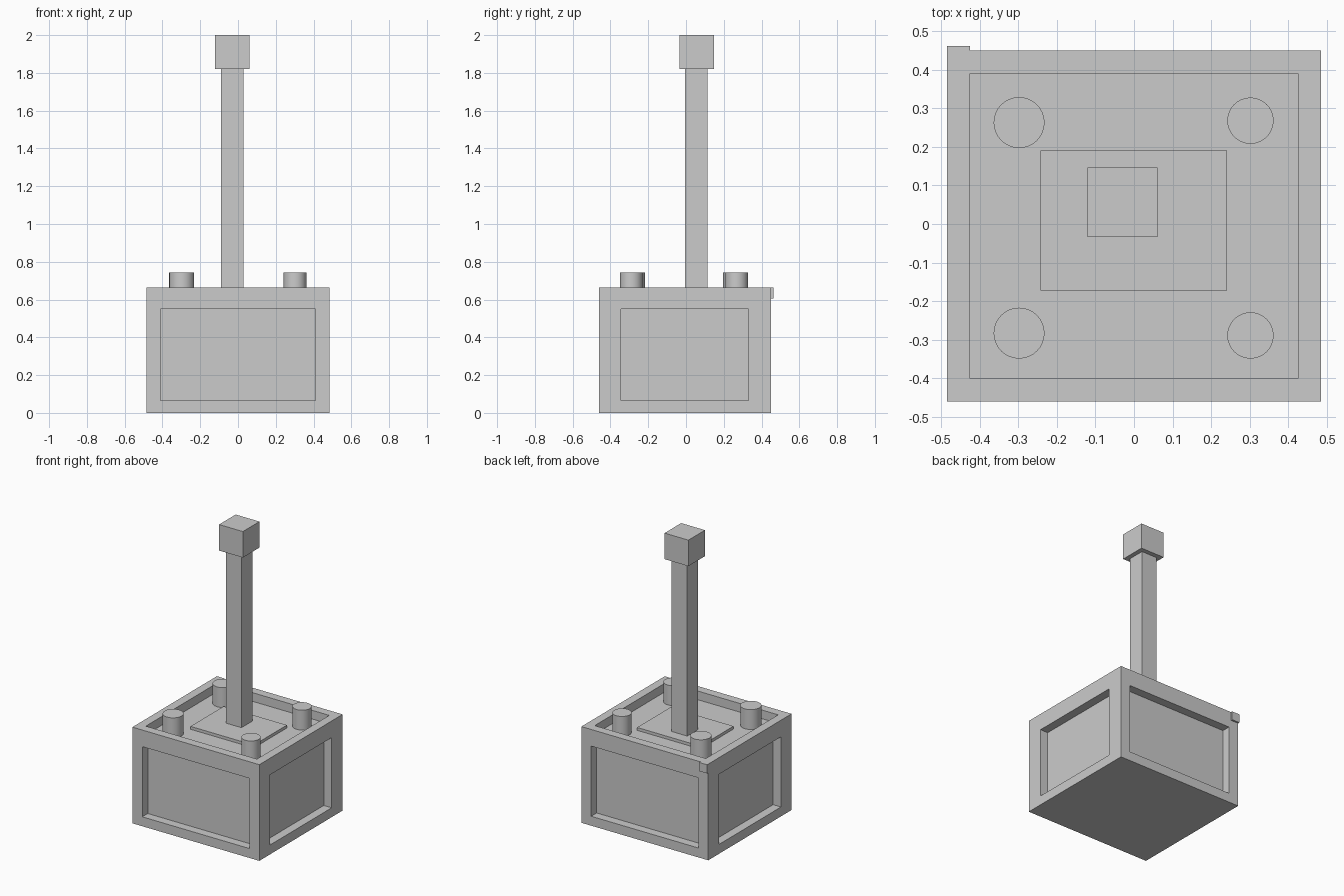
import bpy, bmesh
from mathutils import Vector

cube = bpy.data.objects.get("Cube")
if cube:
    bpy.data.objects.remove(cube)

grey = bpy.data.materials.new("plain_grey")
grey.use_nodes = True
GREY = (0.6, 0.6, 0.6, 1)
grey.diffuse_color = GREY
grey.node_tree.nodes["Principled BSDF"].inputs["Base Color"].default_value = GREY


def finish(name, bm):
    bmesh.ops.recalc_face_normals(bm, faces=bm.faces)
    mesh = bpy.data.meshes.new(name)
    bm.to_mesh(mesh)
    bm.free()
    mesh.materials.append(grey)
    ob = bpy.data.objects.new(name, mesh)
    bpy.context.collection.objects.link(ob)
    return ob


def box_mesh(lo, hi):
    bm = bmesh.new()
    bmesh.ops.create_cube(bm, size=1)
    lo, hi = Vector(lo), Vector(hi)
    for v in bm.verts:
        v.co = [hi[i] if v.co[i] > 0 else lo[i] for i in range(3)]
    return bm


def box(name, lo, hi):
    return finish(name, box_mesh(lo, hi))


def recess(bm, face, lo, hi, depth):
    """Sink a rectangular opening, bounded by lo and hi, into a face."""
    face.normal_update()
    normal = face.normal.copy()
    centre = face.calc_center_median()
    bmesh.ops.inset_individual(bm, faces=[face], thickness=0.02)
    for v in face.verts:
        for i in range(3):
            if abs(normal[i]) < 0.5:
                v.co[i] = hi[i] if v.co[i] > centre[i] else lo[i]
    sunk = bmesh.ops.extrude_discrete_faces(bm, faces=[face])["faces"][0]
    bmesh.ops.translate(bm, verts=sunk.verts, vec=-normal * depth)


# Crate body with sunken side panels and an open tray on top
TOP, RIM = 0.665, 0.06
FLOOR = TOP - RIM
bm = box_mesh((-0.485, -0.46, 0), (0.485, 0.45, TOP))
bm.normal_update()
for f in list(bm.faces):
    if f.normal.z > 0.5:
        recess(bm, f, (-0.425, -0.4, 0), (0.425, 0.39, 0), RIM)
    elif f.normal.z > -0.5:
        recess(bm, f, (-0.41, -0.345, 0.065), (0.41, 0.33, 0.55), RIM)
finish("crate_body", bm)

# Small block at the back corner
box("corner_block", (-0.485, 0.4, FLOOR), (-0.425, 0.462, TOP))

# Base plate, post and head
box("base_plate", (-0.243, -0.172, FLOOR), (0.241, 0.19, 0.625))
box("post", (-0.09, -0.005, 0.615), (0.03, 0.115, 1.83))
box("post_head", (-0.121, -0.034, 1.82), (0.061, 0.147, 2.0))

# Round pegs in the tray corners
PEG_TOP = 0.742
for name, x, y, r in (("front_right_peg", -0.298, -0.283, 0.066),
                      ("back_right_peg", -0.298, 0.263, 0.066),
                      ("front_left_peg", 0.302, -0.289, 0.06),
                      ("back_left_peg", 0.302, 0.268, 0.06)):
    bm = bmesh.new()
    bmesh.ops.create_cone(bm, cap_ends=True, segments=32, radius1=r, radius2=r,
                          depth=PEG_TOP - FLOOR)
    bmesh.ops.translate(bm, verts=bm.verts, vec=(x, y, (PEG_TOP + FLOOR) / 2))
    peg = finish(name, bm)
    bpy.ops.object.select_all(action="DESELECT")
    peg.select_set(True)
    bpy.context.view_layer.objects.active = peg
    bpy.ops.object.shade_smooth_by_angle()
